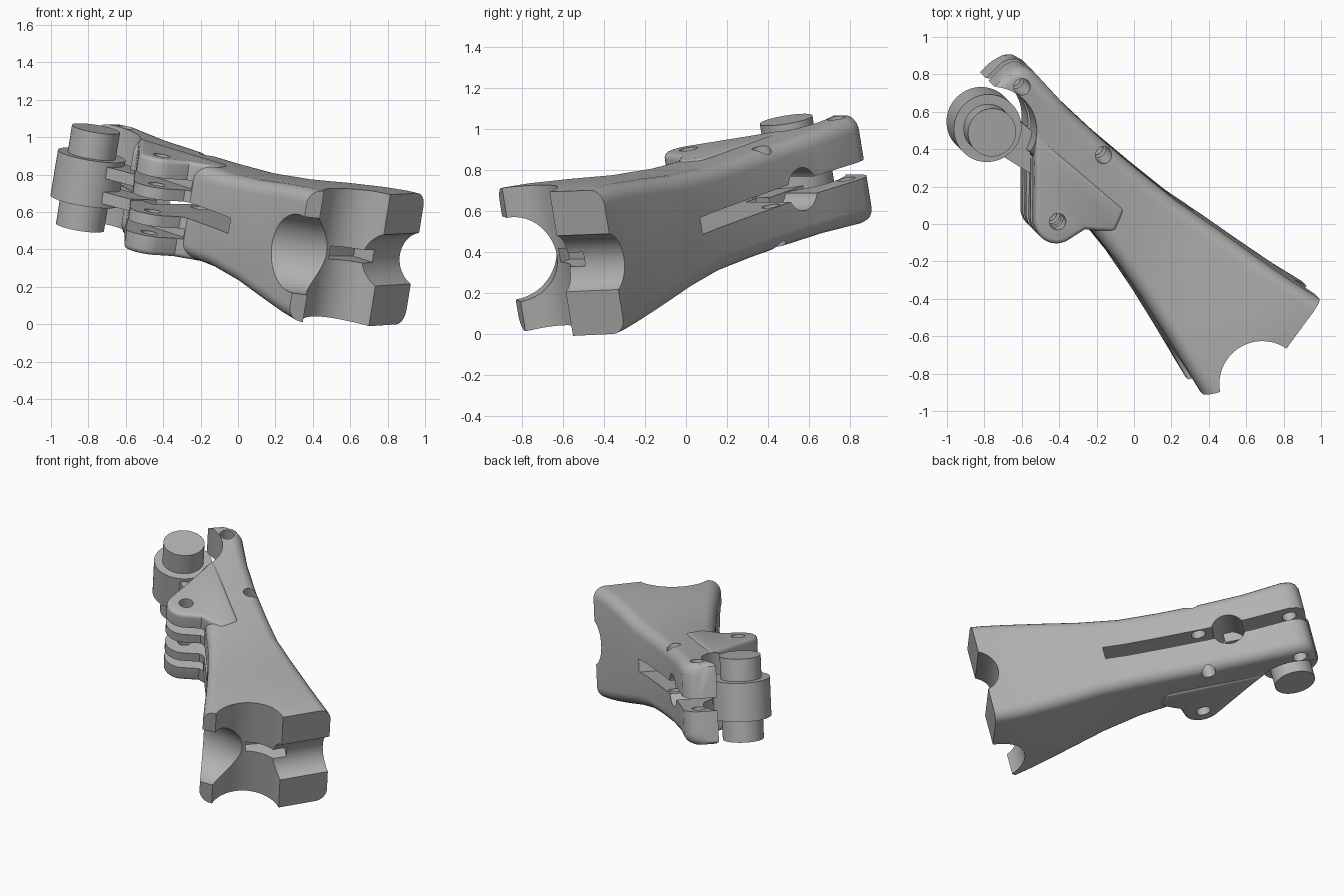
import bpy, bmesh, math
from mathutils import Vector, Matrix

cube = bpy.data.objects.get("Cube")
if cube:
    bpy.data.objects.remove(cube)

# Arm frame: u along the arm, v across it, w through its thickness
TILT = math.radians(13)
FRAME = (Matrix.Translation((0, 0, 0.564)) @ Matrix.Rotation(math.radians(-45), 4, 'Z')
         @ Matrix.Rotation(TILT, 4, 'Y'))

grey = bpy.data.materials.new("plain grey")
grey.use_nodes = True
GREY = (0.45, 0.45, 0.45, 1)
grey.diffuse_color = GREY
grey.node_tree.nodes["Principled BSDF"].inputs["Base Color"].default_value = GREY


def make(name, bm):
    bmesh.ops.recalc_face_normals(bm, faces=bm.faces)
    mesh = bpy.data.meshes.new(name)
    bm.to_mesh(mesh)
    bm.free()
    mesh.materials.append(grey)
    ob = bpy.data.objects.new(name, mesh)
    bpy.context.collection.objects.link(ob)
    return ob


def loft(name, rings):
    bm = bmesh.new()
    loops = [[bm.verts.new(p) for p in ring] for ring in rings]
    n = len(loops[0])
    for a, b in zip(loops, loops[1:]):
        for i in range(n):
            j = (i + 1) % n
            bm.faces.new((a[i], a[j], b[j], b[i]))
    bm.faces.new(loops[0])
    bm.faces.new(loops[-1])
    return make(name, bm)


def prism(name, outline, low, high):
    return loft(name, [[(u, v, w) for u, v in outline] for w in (low, high)])


def box(name, u, v, w):
    return prism(name, [(u[0], v[0]), (u[1], v[0]), (u[1], v[1]), (u[0], v[1])], *w)


def rod(name, centre, axis, radius, length, sides=64):
    bm = bmesh.new()
    turn = Vector(axis).to_track_quat('Z', 'Y').to_matrix().to_4x4()
    bmesh.ops.create_cone(bm, cap_ends=True, segments=sides, radius1=radius, radius2=radius,
                          depth=length, matrix=Matrix.Translation(centre) @ turn)
    return make(name, bm)


def bake(ob):
    graph = bpy.context.evaluated_depsgraph_get()
    old = ob.data
    ob.data = bpy.data.meshes.new_from_object(ob.evaluated_get(graph))
    ob.modifiers.clear()
    bpy.data.meshes.remove(old)


def combine(ob, other, operation='DIFFERENCE'):
    mod = ob.modifiers.new("combine", 'BOOLEAN')
    mod.operation, mod.solver, mod.object = operation, 'EXACT', other
    bake(ob)
    bpy.data.objects.remove(other)


def bevel(ob, width, segments=4):
    mod = ob.modifiers.new("round", 'BEVEL')
    mod.width, mod.segments, mod.limit_method = width, segments, 'ANGLE'
    mod.angle_limit = math.radians(50)
    bake(ob)


def rounded_section(u, v0, v1, h, r=0.075):
    ring = []
    corners = [(v1 - r, h - r, 0), (v0 + r, h - r, 90), (v0 + r, r - h, 180), (v1 - r, r - h, 270)]
    for cv, cw, start in corners:
        for k in range(7):
            a = math.radians(start + 15 * k)
            ring.append((u, cv + r * math.cos(a), cw + r * math.sin(a)))
    return ring


# Flared beam: position, right edge, left edge, half thickness
sections = [(-1.13, -.12, .11, .245), (-1.115, -.12, .15, .258), (-1.085, -.12, .18, .265),
            (-1.03, -.12, .197, .266), (-.77, -.12, .187, .255), (-.49, -.14, .197, .252),
            (-.22, -.18, .22, .252), (.03, -.205, .247, .257), (.28, -.25, .293, .28),
            (.53, -.305, .335, .318), (.75, -.358, .375, .347), (.88, -.388, .405, .358),
            (1.03, -.42, .44, .362)]
body = loft("arm_body", [rounded_section(*s) for s in sections])

# Side ear of the arm
PIN, EAR = (-.968, -.191), (-.366, -.28)
ear_outline = [(-.80, -.03), (-.655, -.165)]
for k in range(11):
    a = math.radians(222 + 117 * k / 10)
    ear_outline.append((EAR[0] + .122 * math.cos(a), EAR[1] + .122 * math.sin(a)))
ear_outline += [(-.225, -.205), (-.18, -.17), (-.1, -.1), (-.15, .02)]
ear = prism("ear", ear_outline, -.262, .262)
bevel(ear, .025)
combine(body, ear, 'UNION')

# Clamp end: sloped end faces, upright groove, angled bore, cross groove, thin notch
combine(body, prism("end_cut", [(.83, -.44), (.91, -.297), (1.0, .05), (.93, .5),
                                (1.3, .5), (1.3, -.6), (.83, -.6)], -.6, .6))
combine(body, rod("upright_groove", (1.03, -.12, 0), (0, 0, 1), .228, 1.2))
combine(body, rod("angled_bore", (1.03, -.18, 0), (1, 1, 0), .21, 2))
combine(body, rod("cross_groove", (1.0, .4, 0), (-.15, 1, 0), .15, .9))
combine(body, box("notch", (.74, 1.2), (-.09, .16), (-.035, .035)))

# Pivot end: clearance round the pin, fork slot, ear grooves, cross hole
combine(body, rod("clearance", (*PIN, 0), (0, 0, 1), .245, 1))
combine(body, box("fork_slot", (-1.4, .17), (-.8, .8), (-.042, .042)))
for side in (-1, 1):
    w = sorted((side * .105, side * .16))
    combine(body, box("ear_groove", (-.9, -.2), (-.6, -.13), w))
combine(body, rod("cross_hole", (-.63, .2, 0), (0, 1, 0), .105, .64))

# Screw holes
for u, v in [(-1.028, .095), (-.442, .145), EAR]:
    combine(body, rod("screw_hole", (u, v, 0), (0, 0, 1), .045, 1, 32))

# Hinge link: barrel and two flat plates reaching into the fork
link = rod("hinge_link", (*PIN, 0), (0, 0, 1), .183, .25)
for side in (-1, 1):
    w = sorted((side * .036, side * .1))
    combine(link, prism("link_plate", [(-.968, -.28), (-.62, -.2), (-.6, -.02), (-.968, -.05)], *w),
            'UNION')

# Pivot pin
pin = rod("pivot_pin", (*PIN, 0), (0, 0, 1), .13, .54)

for ob in (body, link, pin):
    ob.matrix_world = FRAME
    bpy.ops.object.select_all(action='DESELECT')
    ob.select_set(True)
    bpy.context.view_layer.objects.active = ob
    bpy.ops.object.shade_smooth_by_angle(angle=math.radians(30))
